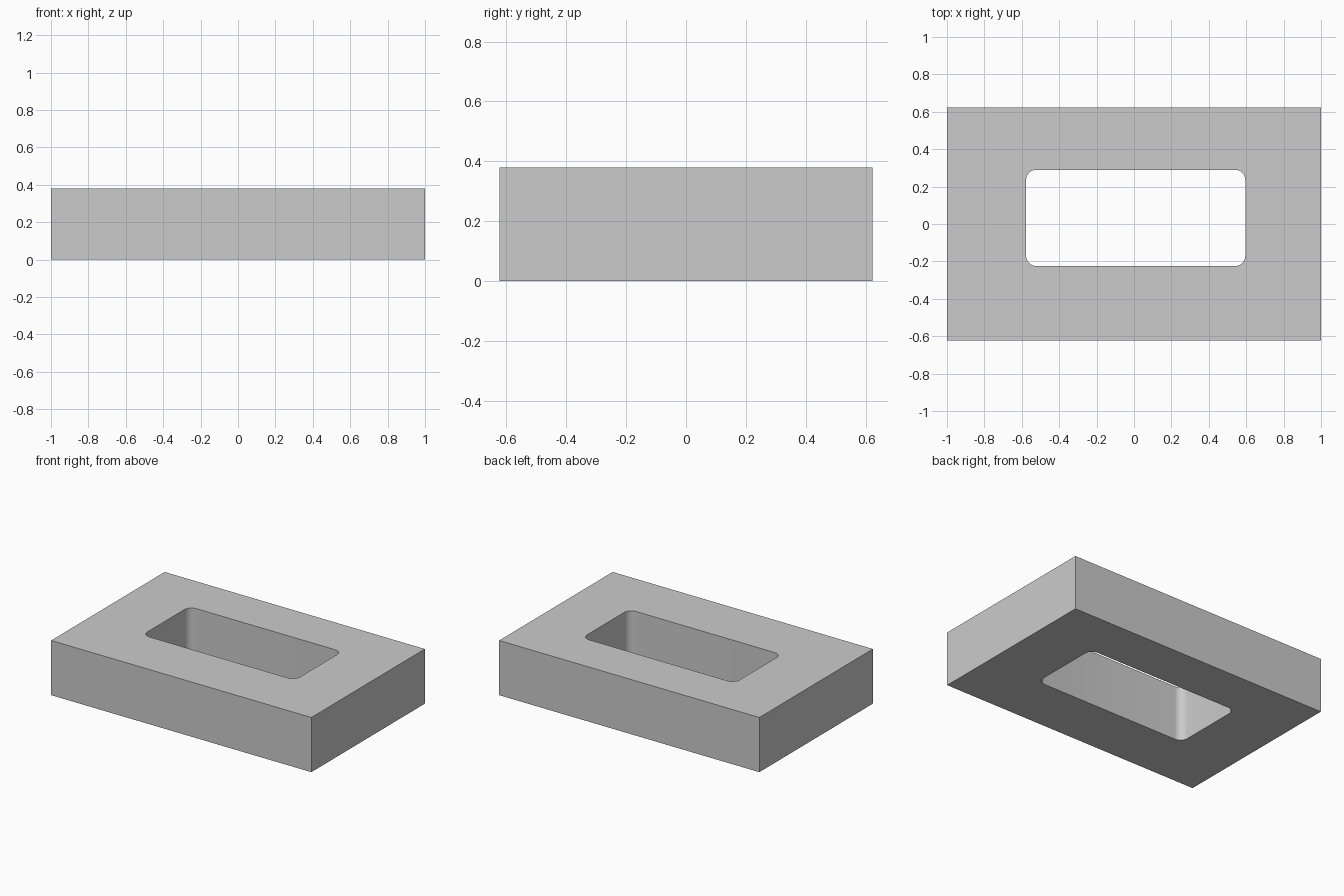
import bpy, bmesh
from mathutils import Vector

if "Cube" in bpy.data.objects:
    bpy.data.objects.remove(bpy.data.objects["Cube"])


def box(name, x0, x1, y0, y1, z0, z1, corner=0.0):
    """Box from its bounds, optionally with rounded vertical corners."""
    bm = bmesh.new()
    bmesh.ops.create_cube(bm, size=1)
    for v in bm.verts:
        v.co = Vector((x0 if v.co.x < 0 else x1,
                       y0 if v.co.y < 0 else y1,
                       z0 if v.co.z < 0 else z1))
    if corner:
        upright = [e for e in bm.edges
                   if abs(e.verts[0].co.z - e.verts[1].co.z) > 0.01]
        bmesh.ops.bevel(bm, geom=upright, offset=corner, segments=8,
                        profile=0.5, affect='EDGES')
    mesh = bpy.data.meshes.new(name)
    bm.to_mesh(mesh)
    bm.free()
    obj = bpy.data.objects.new(name, mesh)
    bpy.context.collection.objects.link(obj)
    return obj


# Rectangular slab
block = box("block", -1, 1, -0.623, 0.623, 0, 0.38)

# Off-centre rounded window cut right through
cutter = box("window_cutter", -0.577, 0.595, -0.225, 0.29, -0.2, 0.6, 0.055)
cut = block.modifiers.new("window", 'BOOLEAN')
cut.operation = 'DIFFERENCE'
cut.solver = 'EXACT'
cut.object = cutter

bpy.context.view_layer.objects.active = block
block.select_set(True)
bpy.ops.object.modifier_apply(modifier=cut.name)
bpy.data.objects.remove(cutter)

# Smooth the window corners, keep the edges sharp
bpy.ops.object.shade_smooth_by_angle(angle=0.6)
